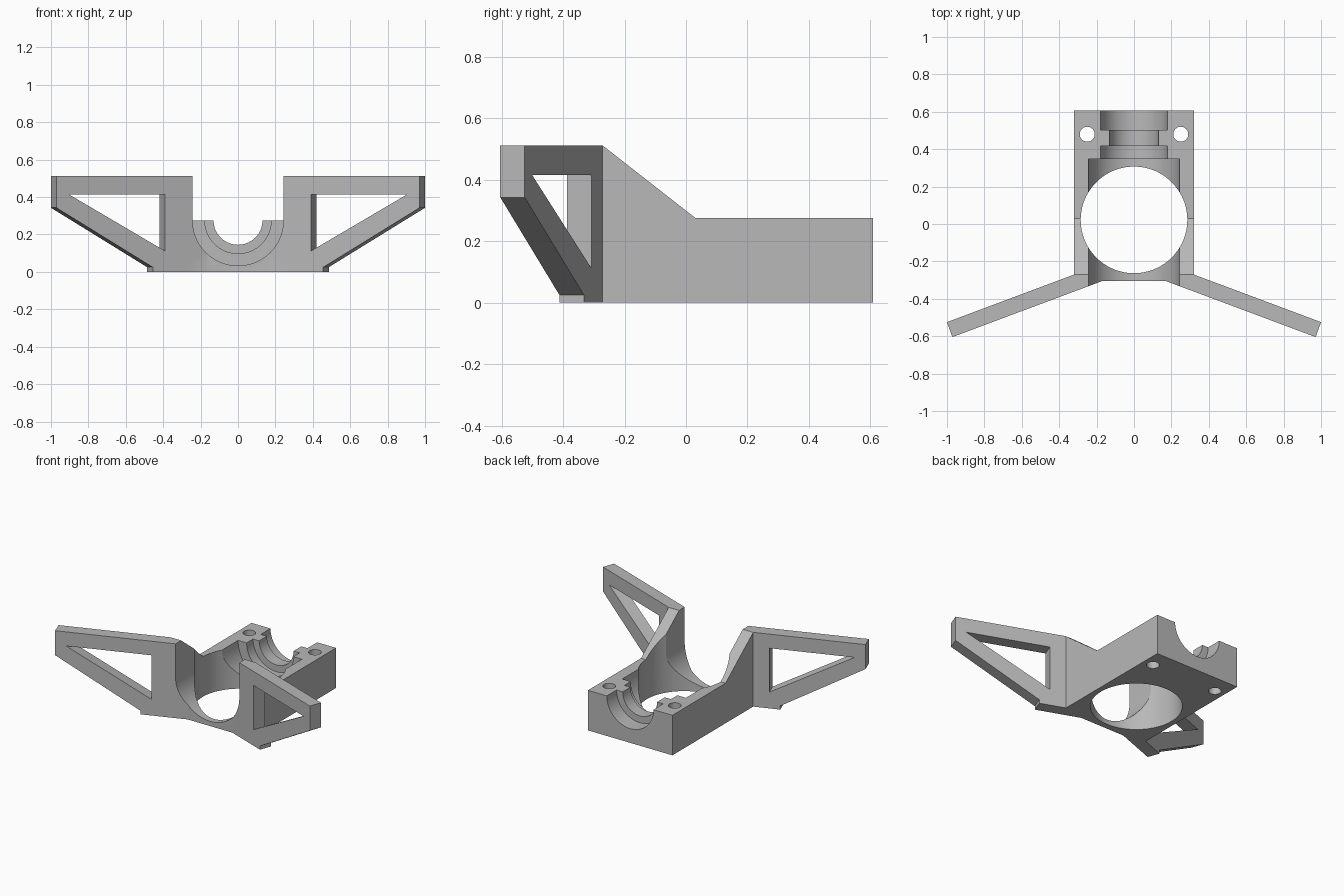
import bpy, bmesh
from math import sin, cos, pi, radians
from mathutils import Vector

cube = bpy.data.objects.get("Cube")
if cube:
    bpy.data.objects.remove(cube, do_unlink=True)

grey = bpy.data.materials.new("mid grey plastic")
grey.use_nodes = True
grey.diffuse_color = (0.48, 0.48, 0.48, 1)
grey.node_tree.nodes["Principled BSDF"].inputs["Base Color"].default_value = (0.48, 0.48, 0.48, 1)


def prism(name, points, place, start, end):
    """Extrude a 2D outline; place(a, b, depth) gives the 3D position."""
    bm = bmesh.new()
    lower = [bm.verts.new(place(a, b, start)) for a, b in points]
    upper = [bm.verts.new(place(a, b, end)) for a, b in points]
    bm.faces.new(lower)
    bm.faces.new(upper)
    n = len(points)
    for i in range(n):
        j = (i + 1) % n
        bm.faces.new((lower[i], lower[j], upper[j], upper[i]))
    bmesh.ops.recalc_face_normals(bm, faces=bm.faces)
    mesh = bpy.data.meshes.new(name)
    bm.to_mesh(mesh)
    bm.free()
    mesh.materials.append(grey)
    obj = bpy.data.objects.new(name, mesh)
    bpy.context.collection.objects.link(obj)
    return obj


def combine(target, other, operation):
    """Apply a boolean and discard the helper."""
    mod = target.modifiers.new("boolean", 'BOOLEAN')
    mod.operation, mod.solver, mod.object = operation, 'EXACT', other
    bpy.context.view_layer.objects.active = target
    bpy.ops.object.modifier_apply(modifier=mod.name)
    bpy.data.objects.remove(other, do_unlink=True)


def along_x(a, b, d): return (d, a, b)
def along_y(a, b, d): return (a, d, b)
def along_z(a, b, d): return (a, b, d)


def arc(cx, cy, r, a0, a1, n):
    return [(cx + r * cos(a0 + (a1 - a0) * i / n), cy + r * sin(a0 + (a1 - a0) * i / n))
            for i in range(n + 1)]


TOP, DECK, HALF = 0.512, 0.276, 0.322
TILT = radians(20.5)
THICK = 0.085
BEND = Vector((0.17, -0.305))
OUT = Vector((cos(TILT), -sin(TILT)))
BACK = Vector((sin(TILT), cos(TILT)))
ROOT = 0.131

# Main block with sloping shoulders
bracket = prism("bracket_body", [(-0.29, 0), (0.608, 0), (0.608, DECK), (0.03, DECK),
                                 (-0.272, TOP), (-0.29, TOP)], along_x, -HALF, HALF)

# Bent front wall between the arms
front_corner = BEND + OUT * ROOT
back_corner = front_corner + BACK * THICK
half_plan = [BEND, front_corner, back_corner]
plan = [(p.x, p.y) for p in half_plan] + [(-p.x, p.y) for p in reversed(half_plan)]
combine(bracket, prism("front_wall", plan, along_z, 0, TOP), 'UNION')

# Swept arms with triangular windows
for side in (-1, 1):
    def arm_place(u, z, depth):
        p = BEND + OUT * u + BACK * depth
        return (side * p.x, p.y, z)

    arm = prism("arm", [(ROOT - 0.004, 0), (0.305, 0), (0.305, 0.025), (0.855, 0.343),
                        (0.855, TOP), (ROOT - 0.004, TOP)], arm_place, 0, THICK)
    window = prism("window_cutter", [(0.235, 0.112), (0.235, 0.415), (0.785, 0.415)],
                   arm_place, -0.1, THICK + 0.1)
    combine(arm, window, 'DIFFERENCE')
    combine(bracket, arm, 'UNION')

# Stepped round channel running front to back
for radius, y0, y1 in ((0.243, -0.5, 0.348), (0.178, 0.3, 0.418),
                       (0.131, 0.38, 0.54), (0.178, 0.502, 0.7)):
    outline = arc(0, DECK, radius, pi, 2 * pi, 48) + [(radius, 0.8), (-radius, 0.8)]
    combine(bracket, prism("channel_cutter", outline, along_y, y0, y1), 'DIFFERENCE')

# Large vertical bore and two screw holes
for x, y, radius, n in ((0, 0.022, 0.285, 96), (-0.25, 0.48, 0.04, 32), (0.25, 0.48, 0.04, 32)):
    circle = arc(x, y, radius, 0, 2 * pi, n)[:-1]
    combine(bracket, prism("hole_cutter", circle, along_z, -0.2, 0.9), 'DIFFERENCE')

# Smooth the curved cuts, keep the edges crisp
bpy.ops.object.select_all(action='DESELECT')
bracket.select_set(True)
bpy.context.view_layer.objects.active = bracket
bpy.ops.object.shade_smooth_by_angle(angle=radians(25))
